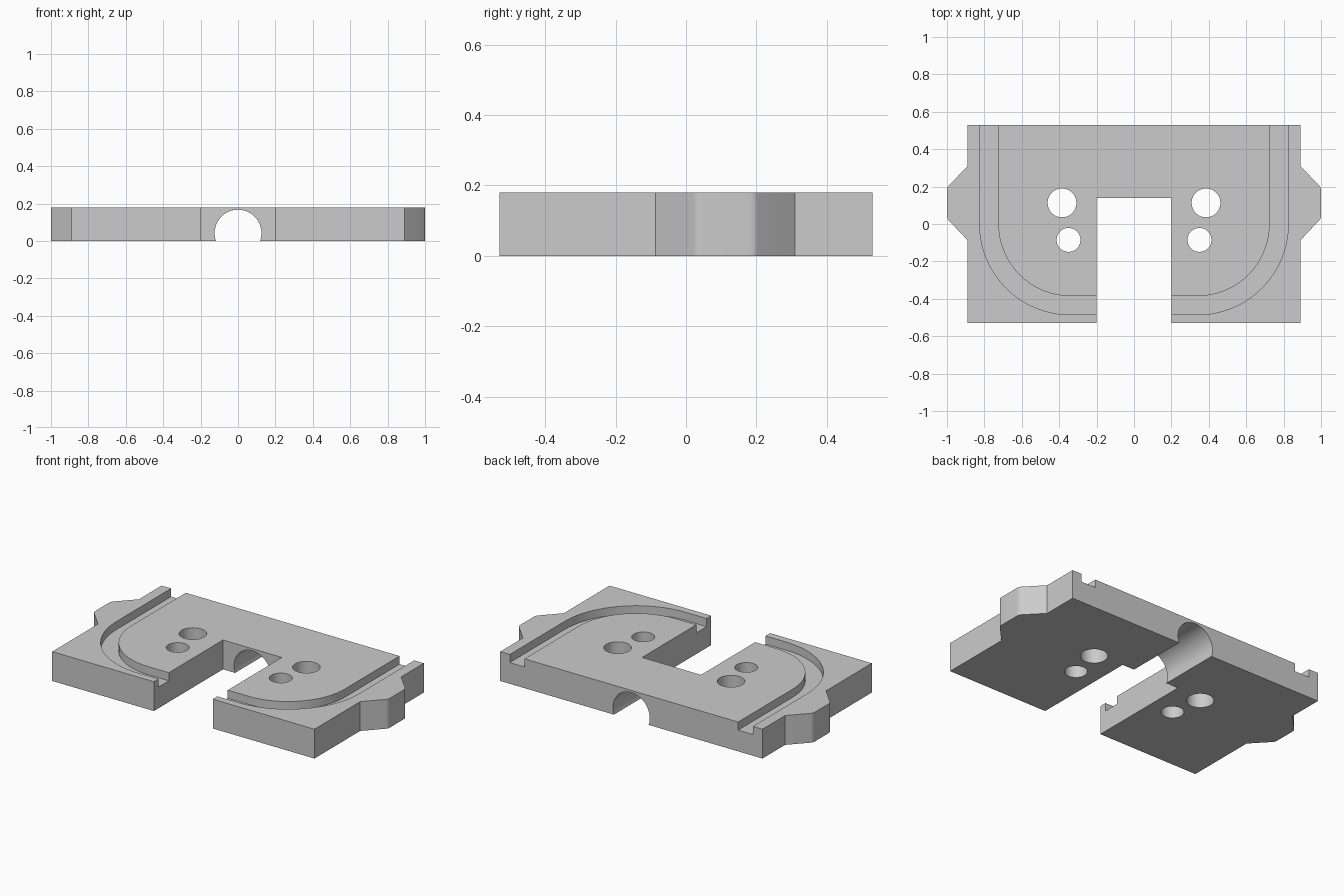
import bpy, bmesh, math
from mathutils import Vector

if "Cube" in bpy.data.objects:
    bpy.data.objects.remove(bpy.data.objects["Cube"])

H = 0.18  # plate thickness


def prism(name, pts, z0, z1):
    """Extrude a closed 2D outline from z0 to z1."""
    bm = bmesh.new()
    face = bm.faces.new([bm.verts.new((x, y, z0)) for x, y in pts])
    ext = bmesh.ops.extrude_face_region(bm, geom=[face])
    top = [v for v in ext["geom"] if isinstance(v, bmesh.types.BMVert)]
    bmesh.ops.translate(bm, verts=top, vec=(0, 0, z1 - z0))
    bmesh.ops.recalc_face_normals(bm, faces=bm.faces)
    mesh = bpy.data.meshes.new(name)
    bm.to_mesh(mesh)
    bm.free()
    ob = bpy.data.objects.new(name, mesh)
    bpy.context.collection.objects.link(ob)
    return ob


def arc(cx, cy, r, a0, a1, n):
    return [(cx + r * math.cos(math.radians(a0 + (a1 - a0) * i / n)),
             cy + r * math.sin(math.radians(a0 + (a1 - a0) * i / n))) for i in range(n + 1)]


def rounded(prev, corner, nxt, t=0.014, n=4):
    """Small softened corner."""
    p, c, q = Vector(prev), Vector(corner), Vector(nxt)
    a, b = c + (p - c).normalized() * t, c + (q - c).normalized() * t
    return [tuple(a * (1 - s) ** 2 + c * 2 * s * (1 - s) + b * s * s)
            for s in [i / n for i in range(n + 1)]]


def mirror_x(pts):
    return [(-x, y) for x, y in reversed(pts)]


# plate outline: U shape with a pointed ear on each side
e0, e1, e2, e3 = (0.89, -0.087), (1.0, 0.03), (1.0, 0.195), (0.89, 0.31)
right = ([(0.2, 0.14), (0.2, -0.53), (0.89, -0.53), e0]
         + rounded(e0, e1, e2) + rounded(e1, e2, e3) + [e3, (0.89, 0.53)])
plate = prism("clamp_plate", right + mirror_x(right), 0, H)

# groove and holes, cut on both sides
groove = ([(0.825, 0.6)] + arc(0.34, 0, 0.485, 0, -90, 32) + [(0.1, -0.485), (0.1, -0.385)]
          + arc(0.34, 0, 0.385, -90, 0, 32) + [(0.725, 0.6)])
big_hole = arc(0.385, 0.113, 0.077, 0, 352.5, 47)
small_hole = arc(0.35, -0.085, 0.064, 0, 352.5, 47)
cutters = []
for flip in (False, True):
    for name, pts, z0 in (("groove_cutter", groove, H - 0.05),
                          ("big_hole_cutter", big_hole, -0.1),
                          ("small_hole_cutter", small_hole, -0.1)):
        cutters.append(prism(name, mirror_x(pts) if flip else pts, z0, H + 0.1))

# round channel under the bridge, running front to back
channel = prism("channel_cutter", arc(0, 0, 0.125, 0, 354.375, 63), -0.25, 0.25)
channel.rotation_euler = (math.pi / 2, 0, 0)
channel.location = (0, 0.35, 0.042)
cutters.append(channel)

bpy.context.view_layer.update()
bpy.context.view_layer.objects.active = plate
plate.select_set(True)
for c in cutters:
    c.hide_render = True
    mod = plate.modifiers.new("cut", "BOOLEAN")
    mod.operation, mod.solver, mod.object = "DIFFERENCE", "EXACT", c
    bpy.ops.object.modifier_apply(modifier=mod.name)
for c in cutters:
    bpy.data.objects.remove(c)

# colour and shading
grey = bpy.data.materials.new("plain grey")
grey.diffuse_color = (0.6, 0.6, 0.6, 1)
grey.use_nodes = True
grey.node_tree.nodes["Principled BSDF"].inputs["Base Color"].default_value = grey.diffuse_color
plate.data.materials.clear()
plate.data.materials.append(grey)
bpy.ops.object.shade_smooth_by_angle(angle=math.radians(25))
